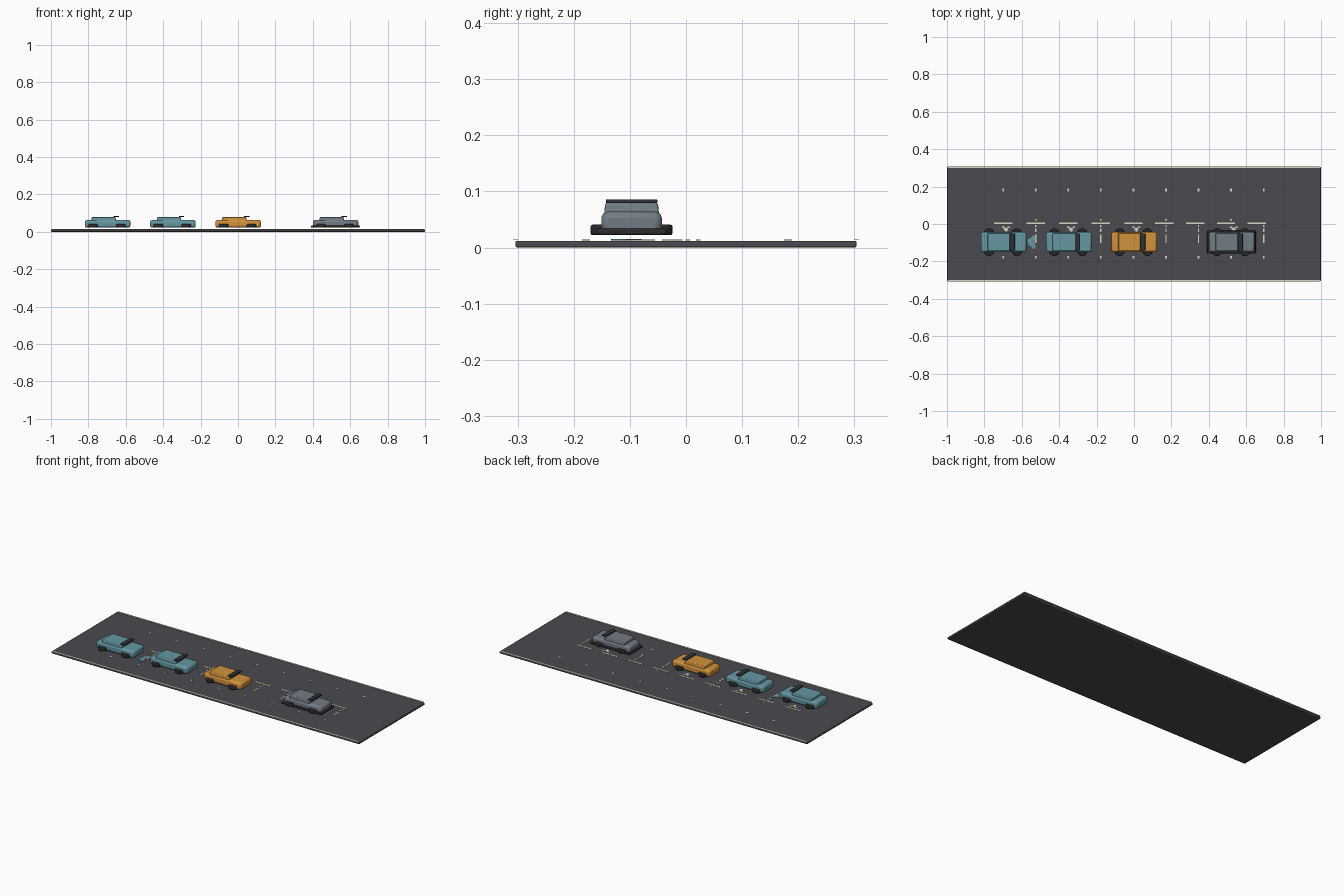
import bpy
import bmesh
import math
from mathutils import Matrix

if "Cube" in bpy.data.objects:
    bpy.data.objects.remove(bpy.data.objects["Cube"], do_unlink=True)


def material(name, r, g, b):
    m = bpy.data.materials.new(name)
    m.use_nodes = True
    m.diffuse_color = (r, g, b, 1)
    m.node_tree.nodes["Principled BSDF"].inputs["Base Color"].default_value = (r, g, b, 1)
    return m


ASPHALT = material("asphalt", 0.07, 0.068, 0.078)
CREAM = material("cream paint", 0.72, 0.68, 0.56)
TEAL = material("teal", 0.13, 0.31, 0.36)
ORANGE = material("orange", 0.64, 0.29, 0.045)
GREY = material("grey", 0.17, 0.20, 0.235)
GLASS = material("dark glass", 0.03, 0.031, 0.036)
RUBBER = material("black rubber", 0.025, 0.025, 0.027)


def finish(name, bm, mat, bevel=0, segments=2):
    me = bpy.data.meshes.new(name)
    bm.to_mesh(me)
    bm.free()
    me.materials.append(mat)
    ob = bpy.data.objects.new(name, me)
    bpy.context.collection.objects.link(ob)
    if bevel:
        mod = ob.modifiers.new("rounding", "BEVEL")
        mod.width = bevel
        mod.segments = segments
        mod.limit_method = "ANGLE"
        bpy.ops.object.select_all(action="DESELECT")
        ob.select_set(True)
        bpy.context.view_layer.objects.active = ob
        bpy.ops.object.shade_smooth_by_angle(angle=math.radians(35))
    return ob


def box(name, x, y, z, mat, bevel=0, taper=0):
    """Box from (min, max) ranges; taper pulls the top edges inwards."""
    bm = bmesh.new()
    bmesh.ops.create_cube(bm, size=1)
    for v in bm.verts:
        inset = taper if v.co.z > 0 else 0
        sx, sy = v.co.x * 2, v.co.y * 2
        v.co = (x[v.co.x > 0] - sx * inset, y[v.co.y > 0] - sy * inset / 2, z[v.co.z > 0])
    return finish(name, bm, mat, bevel)


def disc(name, x, y, z, rx, ry, height, mat, bevel=0, sides=16):
    bm = bmesh.new()
    bmesh.ops.create_cone(bm, cap_ends=True, segments=sides, radius1=1, radius2=1, depth=1,
                          matrix=Matrix.Translation((x, y, z + height / 2))
                          @ Matrix.Diagonal((rx, ry, height, 1)))
    return finish(name, bm, mat, bevel)


def mark(name, x, y, w, d, z=0.0125):
    return box(name, (x - w / 2, x + w / 2), (y - d / 2, y + d / 2), (z, z + 0.0015), CREAM)


LANE = -0.097


def car(label, x, paint):
    def rx(a, b):
        return (x + a, x + b)

    def ry(half):
        return (LANE - half, LANE + half)

    box(label + "_body", rx(-0.121, 0.123), ry(0.054), (0.022, 0.064), paint, 0.011)
    box(label + "_cabin", rx(-0.087, 0.047), ry(0.049), (0.058, 0.080), paint, 0.004, 0.004)
    box(label + "_windscreen", rx(0.033, 0.061), ry(0.046), (0.079, 0.086), GLASS, 0.002)
    for end, wx in (("rear", -0.077), ("front", 0.072)):
        for side, s in (("left", 1), ("right", -1)):
            disc(f"{label}_{end}_{side}_wheel", x + wx, LANE + s * 0.046, 0.022,
                 0.027, 0.027, 0.019, RUBBER, 0.004)


# Road slab and its edge lines
box("road", (-1, 1), (-0.304, 0.304), (0, 0.012), ASPHALT, 0.003)
for side, s in (("back", 1), ("front", -1)):
    mark(side + "_edge_line", 0, s * 0.304, 1.99, 0.009, 0.0132)

# Parked cars
car("rear_teal_car", -0.698, TEAL)
car("teal_car", -0.349, TEAL)
car("orange_car", 0.0, ORANGE)
car("grey_car", 0.521, GREY)
box("grey_car_bumper", (0.391, 0.651), (LANE - 0.062, LANE + 0.062), (0.022, 0.034), RUBBER, 0.004)

# Bay ticks and centre dashes
STEP = 0.174
for i in range(9):
    x = -0.699 + i * STEP
    mark("back_tick", x, 0.182, 0.009, 0.014)
    mark("front_tick", x, -0.178, 0.009, 0.014)
    mark("centre_dash", x - max(0, i - 4) * 0.009, 0.003, 0.098, 0.008)
    if i % 2:
        mark("inner_tick", x, 0.022, 0.009, 0.008)

# Broken dividers between the bays
for i in (1, 3, 5, 6, 8):
    x = -0.699 + i * STEP
    mark("divider_long", x, -0.078, 0.007, 0.046)
    mark("divider_short", x, -0.034, 0.007, 0.018)
    mark("divider_dot", x, -0.011, 0.007, 0.009)

# Small painted symbols beside the cars
for x in (-0.685, -0.337, 0.012, 0.533):
    for dx, dy, a, b in ((0, -0.028, 0.012, 0.009), (-0.014, -0.017, 0.008, 0.005),
                         (0.015, -0.017, 0.007, 0.005), (0.002, -0.036, 0.006, 0.006)):
        disc("painted_symbol", x + dx, dy, 0.0125, a, b, 0.002, CREAM, sides=8)

# Flat teal splash in front of the rear car
for i, (dx, dy, a, b) in enumerate(((0, 0, 0.017, 0.024), (0.012, 0.021, 0.012, 0.016),
                                    (0.012, -0.021, 0.012, 0.016), (-0.012, 0.006, 0.010, 0.012))):
    disc("teal_splash", -0.549 + dx, LANE + dy, 0.0125, a, b, 0.002 + i * 0.0003, TEAL, sides=10)
